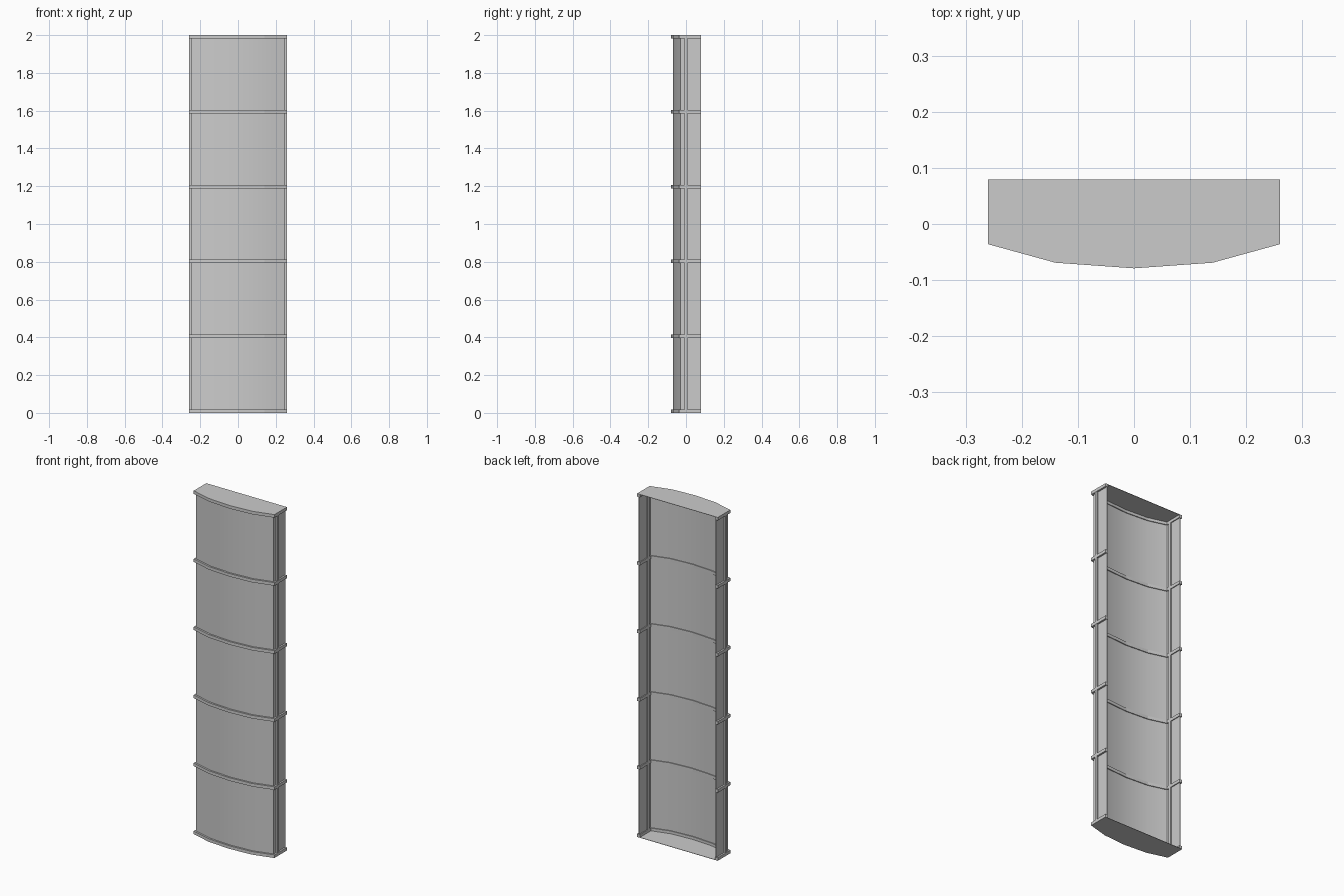
import bpy
import math
from mathutils import Vector

if "Cube" in bpy.data.objects:
    bpy.data.objects.remove(bpy.data.objects["Cube"])

H, RIB, BACK = 2.0, 0.018, 0.079
# outer outline, open at the back: side, shallow bowed front, side
OUT = [(-0.26, BACK), (-0.26, -0.036), (-0.14, -0.069), (0, -0.079),
       (0.14, -0.069), (0.26, -0.036), (0.26, BACK)]


def inset(points, d):
    """Mitred inward offset of the open outline."""
    p = [Vector(q) for q in points]
    normals = []
    for a, b in zip(p, p[1:]):
        t = (b - a).normalized()
        normals.append(Vector((-t.y, t.x)))
    res = []
    for i, q in enumerate(p):
        n0 = normals[max(i - 1, 0)]
        n1 = normals[min(i, len(normals) - 1)]
        m = (n0 + n1).normalized()
        res.append(tuple(q + m * (d / m.dot(n0))))
    return res


def make(name, verts, faces, smooth=False):
    me = bpy.data.meshes.new(name)
    me.from_pydata(verts, [], faces)
    me.update()
    ob = bpy.data.objects.new(name, me)
    bpy.context.collection.objects.link(ob)
    if smooth:
        bpy.ops.object.select_all(action='DESELECT')
        ob.select_set(True)
        bpy.context.view_layer.objects.active = ob
        bpy.ops.object.shade_smooth_by_angle(angle=math.radians(30))
    return ob


def prism(name, outline, z0, z1, smooth=False):
    """Closed prism from a counter-clockwise outline."""
    n = len(outline)
    verts = [(x, y, z) for z in (z0, z1) for x, y in outline]
    faces = [tuple(reversed(range(n))), tuple(range(n, 2 * n))]
    faces += [(i, (i + 1) % n, n + (i + 1) % n, n + i) for i in range(n)]
    return make(name, verts, faces, smooth)


def band(name, d0, d1, z0, z1, smooth=False):
    """U-shaped band between two insets of the outline, built from quads."""
    a, b = inset(OUT, d0), inset(OUT, d1)
    n = len(a)
    verts = [(x, y, z) for z in (z0, z1) for ring in (a, b) for x, y in ring]
    faces = []
    for i in range(n - 1):
        j = i + 1
        faces += [(i, j, 2 * n + j, 2 * n + i),
                  (n + j, n + i, 3 * n + i, 3 * n + j),
                  (j, i, n + i, n + j),
                  (2 * n + i, 2 * n + j, 3 * n + j, 3 * n + i)]
    faces += [(n, 0, 2 * n, 3 * n),
              (n - 1, 2 * n - 1, 4 * n - 1, 3 * n - 1)]
    return make(name, verts, faces, smooth)


# bowed front pane with its side walls
band("curved_panel", 0.010, 0.013, 0.001, H - 0.001, True)

# six evenly spaced ribs wrapping the panel
for k in range(6):
    z = k * (H - RIB) / 5
    band(f"rib_{k + 1}", 0, 0.018, z, z + RIB)

# thin plates closing the bottom and top
prism("bottom_plate", OUT, 0, 0.002)
prism("top_plate", OUT, H - 0.002, H)

# upright bars running through the side walls
for side, s in (("left", -1), ("right", 1)):
    xa, xb = sorted((s * 0.242, s * 0.259))
    prism(f"{side}_upright", [(xa, -0.008), (xb, -0.008), (xb, 0.008), (xa, 0.008)],
          0.002, H - 0.002)
